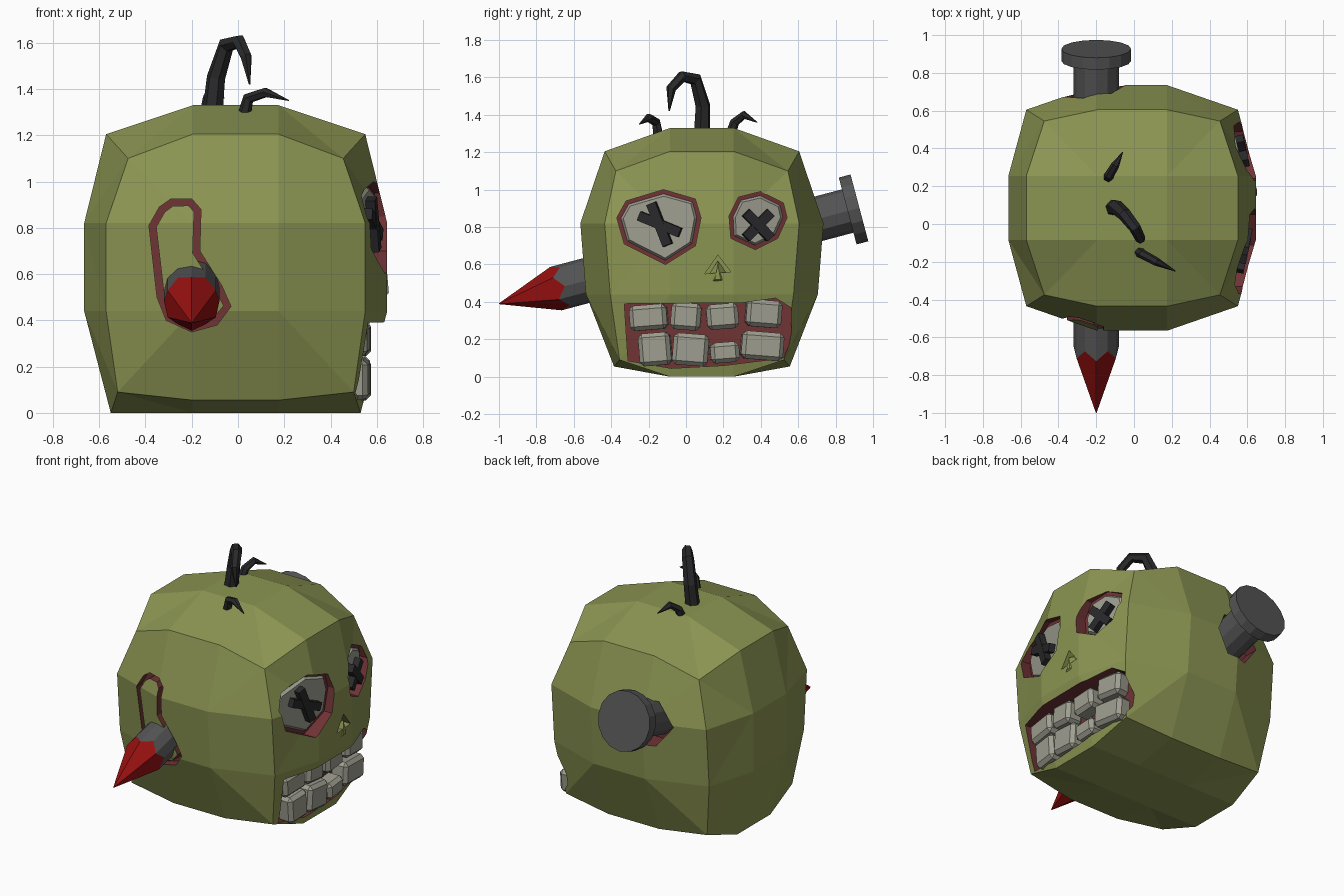
import bpy, bmesh, math
from mathutils import Vector, Matrix

if "Cube" in bpy.data.objects:
    bpy.data.objects.remove(bpy.data.objects["Cube"])


def material(name, rgb):
    m = bpy.data.materials.new(name)
    m.use_nodes = True
    m.diffuse_color = (*rgb, 1)
    bsdf = next(n for n in m.node_tree.nodes if n.type == 'BSDF_PRINCIPLED')
    bsdf.inputs["Base Color"].default_value = (*rgb, 1)
    bsdf.inputs["Roughness"].default_value = 0.9
    return m


GREEN = material("olive skin", (.26, .30, .085))
FLESH = material("maroon flesh", (.16, .033, .036))
BONE = material("bone white", (.34, .34, .28))
STEEL = material("grey steel", (.09, .09, .09))
BLOOD = material("blood red", (.30, .005, .005))
BLACK = material("black", (.022, .022, .024))


def finish(name, bm, mats):
    bmesh.ops.recalc_face_normals(bm, faces=bm.faces)
    me = bpy.data.meshes.new(name)
    bm.to_mesh(me)
    bm.free()
    ob = bpy.data.objects.new(name, me)
    bpy.context.collection.objects.link(ob)
    for m in mats:
        me.materials.append(m)
    return ob


def loft(name, loops, mats, indices=None, ring=False):
    """Skin a list of equal-length loops; cap the ends or join them in a ring."""
    bm = bmesh.new()
    vs = [[bm.verts.new(p) for p in loop] for loop in loops]
    n = len(vs[0])
    pairs = list(zip(vs, vs[1:])) + ([(vs[-1], vs[0])] if ring else [])
    for k, (a, b) in enumerate(pairs):
        for i in range(n):
            j = (i + 1) % n
            f = bm.faces.new((a[i], a[j], b[j], b[i]))
            f.material_index = indices[k] if indices else len(mats) - 1
    if not ring:
        for k, loop in ((0, vs[0]), (-1, vs[-1])):
            bm.faces.new(loop).material_index = indices[k] if indices else len(mats) - 1
    return finish(name, bm, mats)


def inset(pts, d):
    """Offset a counter-clockwise outline inwards."""
    out, n = [], len(pts)
    for i in range(n):
        p = Vector(pts[i])
        e1 = (p - Vector(pts[i - 1])).normalized()
        e2 = (Vector(pts[(i + 1) % n]) - p).normalized()
        t = (e1 + e2).normalized()
        out.append((p.x - t.y * d, p.y + t.x * d))
    return out


def cut(body, cutter):
    mod = body.modifiers.new("cut", 'BOOLEAN')
    mod.operation, mod.solver, mod.object = 'DIFFERENCE', 'EXACT', cutter
    bpy.context.view_layer.objects.active = body
    bpy.ops.object.modifier_apply(modifier=mod.name)
    bpy.data.objects.remove(cutter)


# Head: a three-by-three gridded box, with edges and corners drawn inwards
bm = bmesh.new()
bmesh.ops.create_cube(bm, size=2)
bmesh.ops.subdivide_edges(bm, edges=bm.edges[:], cuts=2, use_grid_fill=True)
HALF = {1: (.655, .65), 2: (.56, .52), 3: (.465, .46)}
TOP = {1: 1.33, 2: 1.205, 3: 1.1}
for v in bm.verts:
    ex, ey, ez = (abs(c) > .9 for c in v.co)
    n = ex + ey + ez
    sx, sy, sz = (math.copysign(1, c) for c in v.co)
    hx, hy = HALF[n]
    x = -.01 + sx * (hx if ex else .185)
    y = .085 + sy * (hy if ey else .17)
    z = .63 + sz * .19
    if ez and sz > 0:
        z = TOP[n]
    elif ez:
        z = .09 if n == 3 else .055 if ey else 0
        if n == 3:
            x, y = -.01 + sx * .51, .085 + sy * .44
        elif n == 2:
            y = .085 + sy * .47 if ey else y
            x = -.01 + sx * .54 if ex else x
    elif sz < 0 and ey:
        y -= .03 * sy
    v.co = (x, y, z)
bmesh.ops.triangulate(bm, faces=bm.faces[:])
head = finish("head", bm, [GREEN, FLESH])
SKIN = [GREEN, FLESH]


def floor(y):
    return .60 - .22 * abs(y - .1)


# Eyes: tilted sockets, pale eyeballs and crossed bars
eyes = {
    "right": ([(-.33, .71), (-.11, .60), (.05, .70), (.08, .85),
               (.05, .95), (-.12, 1.0), (-.32, .94), (-.37, .85)], (-.14, .815), 22, .12),
    "left": ([(.24, .74), (.37, .68), (.49, .74), (.54, .85),
              (.52, .93), (.40, .99), (.28, .96), (.23, .86)], (.385, .81), 45, .095),
}
for side, (outline, (cy, cz), angle, reach) in eyes.items():
    cut(head, loft(side + "_socket", [[(.8, a, b) for a, b in outline],
                                      [(floor(a), a, b) for a, b in outline]], SKIN))
    ball = inset(outline, .035)
    loft(side + "_eyeball", [[(floor(a) - .03, a, b) for a, b in outline],
                             [(floor(a) + .017, a, b) for a, b in ball]], [BONE])
    tilt = Matrix.Rotation(math.copysign(.21, cy), 4, 'Z')
    for k in range(2):
        bm = bmesh.new()
        bmesh.ops.create_cube(bm, size=1)
        turn = Matrix.Rotation(math.radians(angle + 90 * k + (0 if k else -44 if side == "right" else 0)), 4, 'X')
        bm.transform(Matrix.Translation((floor(cy) + .032, cy, cz)) @ tilt @ turn
                     @ Matrix.Diagonal((.05 + .004 * k, 2 * reach, .052, 1)))
        finish(f"{side}_eye_bar_{k + 1}", bm, [BLACK])

# Mouth cavity
mouth = [(-.31, .085), (-.08, .045), (.2, .06), (.52, .10), (.565, .20),
         (.56, .37), (.48, .42), (.30, .395), (-.33, .39)]
cut(head, loft("mouth_cavity", [[(.8, a, b) for a, b in mouth],
                                [(.47, a, b) for a, b in mouth]], SKIN))

# Teeth: y from, y to, z from, z to
teeth = [(-.30, -.10, .25, .385), (-.08, .08, .25, .395), (.11, .28, .255, .39), (.32, .51, .265, .41),
         (-.25, -.08, .06, .235), (-.07, .12, .06, .23), (.13, .285, .075, .185), (.295, .52, .09, .24)]
for i, (y0, y1, z0, z1) in enumerate(teeth):
    y, z = (y0 + y1) / 2, (z0 + z1) / 2
    bm = bmesh.new()
    bmesh.ops.create_cube(bm, size=1)
    bm.transform(Matrix.Translation((.515 - .12 * (y - .1) ** 2, y, z))
                 @ Matrix.Rotation(.25 * (y - .1), 4, 'Z')
                 @ Matrix.Rotation(.08 * (-1) ** i, 4, 'X')
                 @ Matrix.Diagonal((.12, y1 - y0, z1 - z0, 1)))
    bmesh.ops.bevel(bm, geom=bm.edges[:], offset=.022, segments=1, affect='EDGES')
    finish(("upper" if i < 4 else "lower") + f"_tooth_{i % 4 + 1}", bm, [BONE])

# Nose: a small pit above a low ridge
pit = [(.10, .55), (.24, .56), (.17, .65)]
cut(head, loft("nose_pit", [[(.8, a, b) for a, b in pit], [(.60, a, b) for a, b in pit]], [GREEN]))
loft("nose_ridge", [[(.60, .07, .46), (.60, .26, .49), (.61, .17, .62)],
                    [(.652, .155, .52), (.652, .185, .52), (.645, .17, .60)]], [GREEN])

# Entry wound: a hook-shaped groove around the spike
hook = [(-.2, .35), (-.09, .38), (-.03, .46), (-.07, .55), (-.165, .70), (-.16, .88), (-.2, .925),
        (-.29, .925), (-.34, .89), (-.385, .81), (-.35, .5), (-.31, .40)]
inner = inset(hook, .032)
cut(head, loft("entry_groove", [[(a, -.8, b) for a, b in hook], [(a, -.44, b) for a, b in hook],
                                [(a, -.44, b) for a, b in inner], [(a, -.8, b) for a, b in inner]],
               SKIN, ring=True))

# Exit wound
hole = [(-.27, .67), (-.12, .67), (-.04, .81), (-.12, .95), (-.27, .95), (-.38, .81)]
cut(head, loft("exit_hole", [[(a, .9, b) for a, b in hole], [(a, .58, b) for a, b in hole]], SKIN))

# Spike through the head: bloody point, shaft and flat cap
tip = Vector((-.2, -1, .39))
axis = Vector((0, .966, .257))
up = Vector((0, -.257, .966))


def circle(s, r, sides=12, zig=0):
    return [tip + axis * (s + zig * (-1) ** i) + r * (Vector((1, 0, 0)) * math.cos(math.tau * i / sides)
            + up * math.sin(math.tau * i / sides)) for i in range(sides)]


loft("spike_shaft", [circle(0, .002), circle(.34, .12, zig=.025), circle(1.95, .12)],
     [STEEL, BLOOD], [1, 0])
loft("spike_cap", [circle(1.93, .185, 16), circle(1.995, .185, 16)], [STEEL])

# Hairs: tapered, bent strands
hairs = {
    "tall_hair": (.045, [(-.11, .085, 1.30), (-.095, .09, 1.45), (-.05, .05, 1.59), (.005, -.02, 1.605),
                         (.035, -.08, 1.54), (.05, -.09, 1.42)]),
    "front_hair": (.028, [(.03, -.15, 1.30), (.045, -.16, 1.36), (.12, -.20, 1.385), (.22, -.25, 1.35)]),
    "back_hair": (.028, [(-.14, .24, 1.30), (-.13, .26, 1.36), (-.10, .31, 1.40), (-.06, .38, 1.36)]),
}
for name, (radius, path) in hairs.items():
    cu = bpy.data.curves.new(name, 'CURVE')
    cu.dimensions = '3D'
    cu.bevel_depth, cu.bevel_resolution, cu.use_fill_caps = radius, 1, True
    sp = cu.splines.new('POLY')
    sp.use_smooth = False
    sp.points.add(len(path) - 1)
    for i, p in enumerate(path):
        sp.points[i].co = (*p, 1)
        sp.points[i].radius = .08 if i == len(path) - 1 else 1 - .1 * i
    cu.materials.append(BLACK)
    bpy.context.collection.objects.link(bpy.data.objects.new(name, cu))
